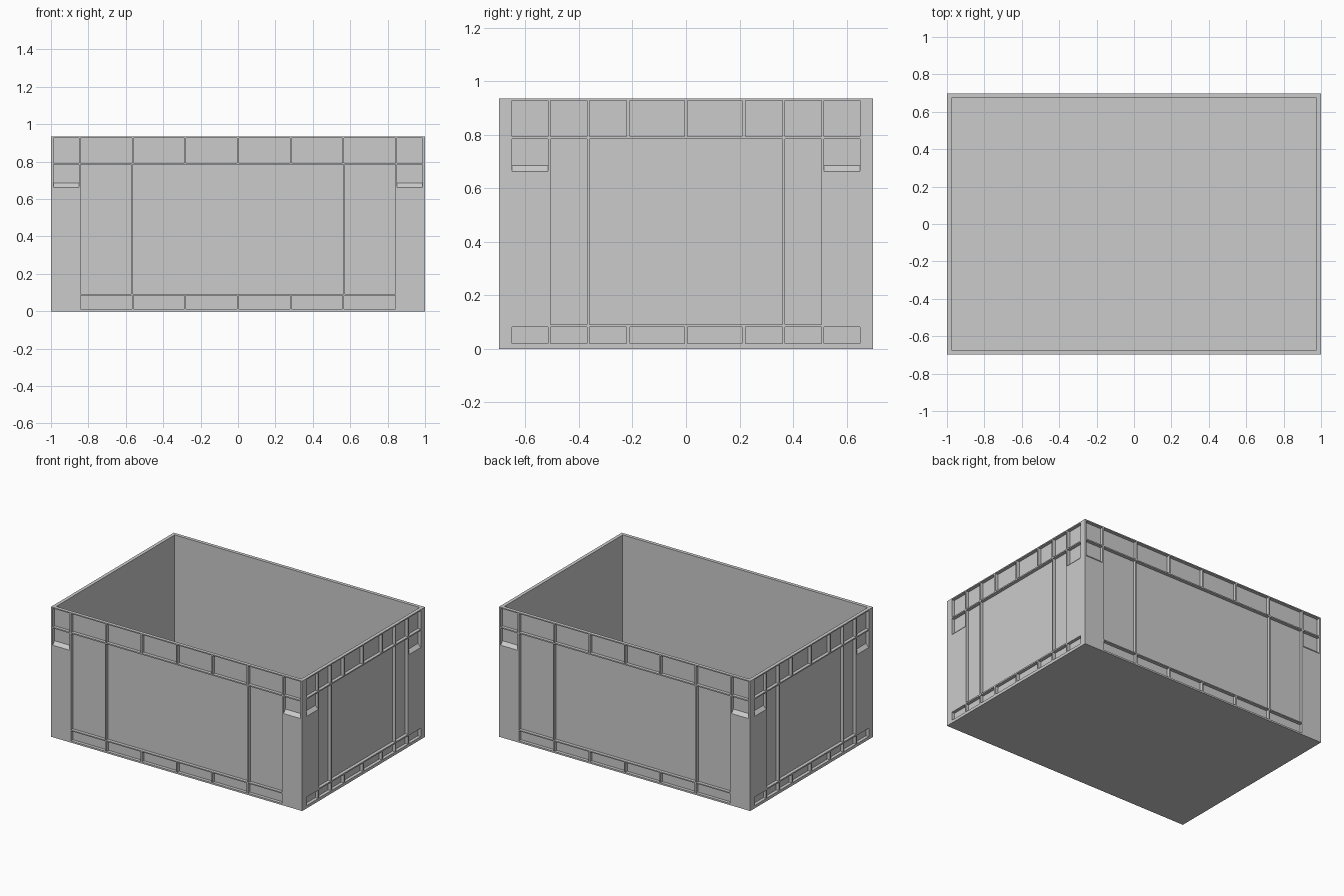
import bpy
import bmesh
from mathutils import Matrix

if "Cube" in bpy.data.objects:
    bpy.data.objects.remove(bpy.data.objects["Cube"])

HX, HY, H = 1.0, 0.698, 0.935      # outer half sizes and height
WALL, FLOOR = 0.035, 0.022         # wall and floor thickness
DEPTH, OUT = 0.023, 0.02           # pocket depth, cutter overshoot


def new_object(name, bm):
    bmesh.ops.recalc_face_normals(bm, faces=bm.faces)
    mesh = bpy.data.meshes.new(name)
    bm.to_mesh(mesh)
    bm.free()
    obj = bpy.data.objects.new(name, mesh)
    bpy.context.collection.objects.link(obj)
    return obj


# Open tub: solid block, top inset for the rim, then extruded down to the floor
bm = bmesh.new()
bmesh.ops.create_cube(bm, size=1, matrix=Matrix.Translation((0, 0, H / 2))
                      @ Matrix.Diagonal((2 * HX, 2 * HY, H, 1)))
top = max(bm.faces, key=lambda f: f.calc_center_median().z)
bmesh.ops.inset_region(bm, faces=[top], thickness=WALL)
inner = bmesh.ops.extrude_discrete_faces(bm, faces=[top])["faces"][0]
for v in inner.verts:
    v.co.z = FLOOR
crate = new_object("crate_body", bm)


# Pocket cutters, sized in wall coordinates (u along wall, z up)
def pocket(bm, to_world, half, u0, u1, z0, z1, slope=0.0):
    back, front = half - DEPTH, half + OUT
    drop = slope * (DEPTH + OUT)
    profile = [(back, z0), (front, z0 - drop), (front, z1), (back, z1)]
    rings = [[bm.verts.new(to_world(u, n, z)) for n, z in profile]
             for u in (u0, u1)]
    a, b = rings
    bm.faces.new(a)
    bm.faces.new(b[::-1])
    for i in range(4):
        j = (i + 1) % 4
        bm.faces.new((a[i], b[i], b[j], a[j]))


def wall_pockets(bm, to_world, half, corner, cols, panels, base_z, base_corner):
    def mirrored(u0, u1, *rest):
        pocket(bm, to_world, half, u0, u1, *rest)
        pocket(bm, to_world, half, -u1, -u0, *rest)

    for u0, u1 in cols + [corner]:                 # band under the rim
        mirrored(u0, u1, 0.793, 0.927)
    for u0, u1 in cols + ([corner] if base_corner else []):   # base band
        mirrored(u0, u1, *base_z)
    mirrored(*corner, 0.685, 0.784, 1.0)           # sloped corner pockets
    for u0, u1 in panels[1:]:                      # tall outer panels
        mirrored(u0, u1, 0.091, 0.784)
    pocket(bm, to_world, half, *panels[0], 0.091, 0.784)   # centre panel


bm = bmesh.new()
for s in (-1, 1):
    # Long walls
    wall_pockets(bm, lambda u, n, z: (u, s * n, z), HY, (0.851, 0.987),
                 [(0.005, 0.277), (0.286, 0.558), (0.568, 0.841)],
                 [(-0.564, 0.564), (0.571, 0.841)], (0.012, 0.083), False)
    # Short walls
    wall_pockets(bm, lambda u, n, z: (s * n, u, z), HX, (0.516, 0.65),
                 [(0.006, 0.21), (0.223, 0.36), (0.37, 0.506)],
                 [(-0.361, 0.361), (0.37, 0.506)], (0.021, 0.081), True)
cutter = new_object("pocket_cutter", bm)
cutter.hide_render = True

# Carve the pockets, leaving the ribs standing
mod = crate.modifiers.new("pockets", 'BOOLEAN')
mod.operation = 'DIFFERENCE'
mod.solver = 'EXACT'
mod.object = cutter
bpy.context.view_layer.objects.active = crate
bpy.ops.object.modifier_apply(modifier=mod.name)
bpy.data.objects.remove(cutter)
